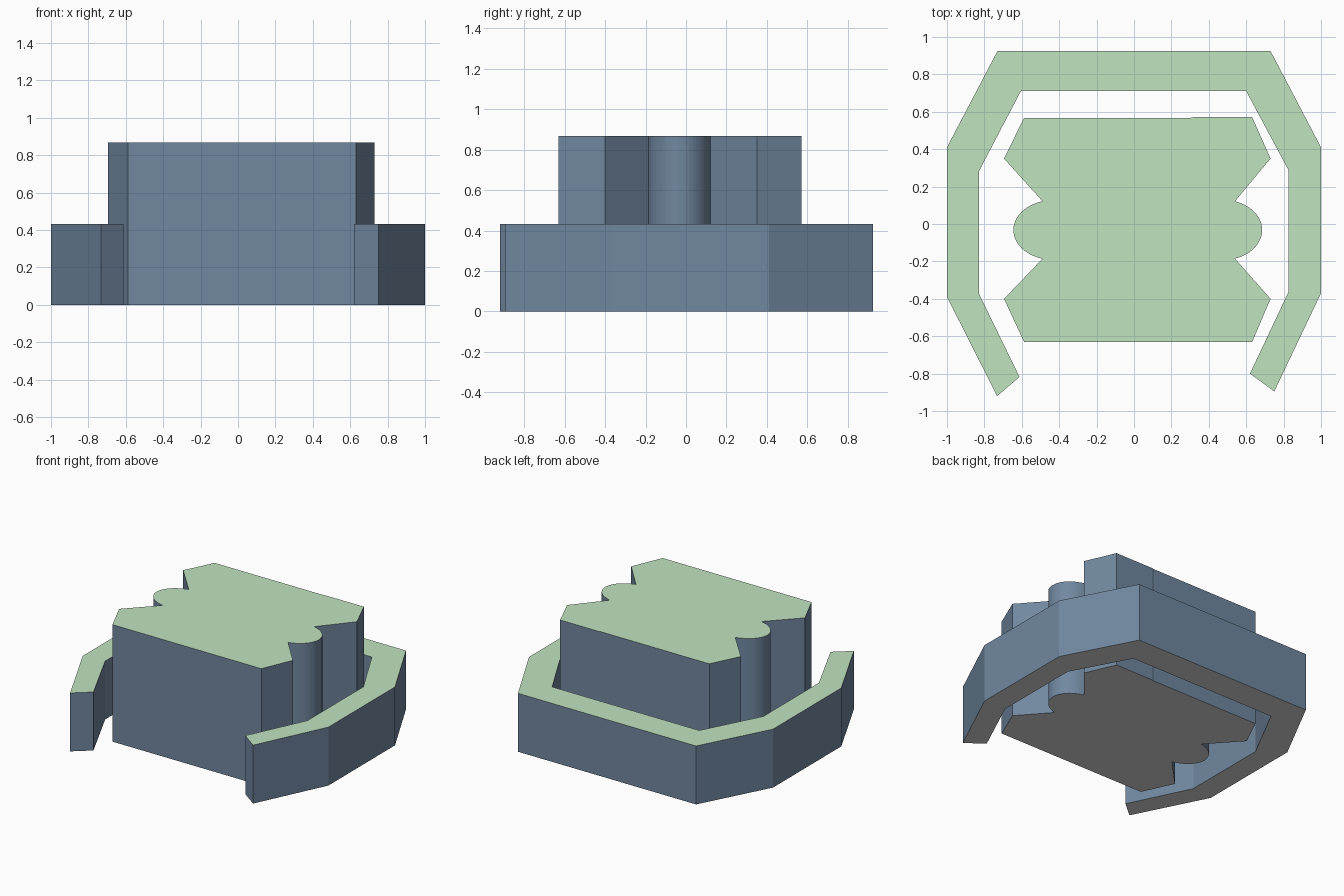
import bpy, bmesh, math

if "Cube" in bpy.data.objects:
    bpy.data.objects.remove(bpy.data.objects["Cube"])


def material(name, rgb):
    m = bpy.data.materials.new(name)
    m.diffuse_color = (*rgb, 1.0)
    m.use_nodes = True
    m.node_tree.nodes["Principled BSDF"].inputs["Base Color"].default_value = m.diffuse_color
    return m


MATS = [material("slate blue walls", (0.165, 0.245, 0.35)),
        material("pale green tops", (0.53, 0.77, 0.52)),
        material("light grey undersides", (0.67, 0.67, 0.67))]


def extrude_outline(name, outline, height):
    """Solid prism from a plan outline; faces coloured by direction."""
    bm = bmesh.new()
    base = bm.faces.new([bm.verts.new((x, y, 0)) for x, y in outline])
    top = bmesh.ops.extrude_face_region(bm, geom=[base], use_keep_orig=True)
    verts = [g for g in top["geom"] if isinstance(g, bmesh.types.BMVert)]
    bmesh.ops.translate(bm, vec=(0, 0, height), verts=verts)
    bmesh.ops.recalc_face_normals(bm, faces=bm.faces)
    for f in bm.faces:
        f.material_index = 1 if f.normal.z > 0.5 else 2 if f.normal.z < -0.5 else 0
    # clean triangles for the concave end caps
    bmesh.ops.triangulate(bm, faces=[f for f in bm.faces if len(f.verts) > 4])
    mesh = bpy.data.meshes.new(name)
    bm.to_mesh(mesh)
    bm.free()
    for m in MATS:
        mesh.materials.append(m)
    obj = bpy.data.objects.new(name, mesh)
    bpy.context.collection.objects.link(obj)
    return obj


def arc(cx, cy, rx, ry, start, end, steps=24):
    angles = [math.radians(start + (end - start) * i / steps) for i in range(steps + 1)]
    return [(cx + rx * math.cos(a), cy + ry * math.sin(a)) for a in angles]


# low surrounding wall, open at the front
wall = [(-0.73, 0.925), (0.73, 0.925), (1, 0.41), (1, -0.37), (0.75, -0.895),
        (0.62, -0.80), (0.825, -0.365), (0.825, 0.29), (0.60, 0.71),
        (-0.605, 0.71), (-0.83, 0.28), (-0.83, -0.37), (-0.612, -0.818),
        (-0.732, -0.92), (-1, -0.39), (-1, 0.41)]
extrude_outline("surrounding_wall", wall, 0.433)

# tall central block with notched sides and rounded bays
block = [(-0.588, 0.567), (0.30, 0.567), (0.32, 0.571), (0.632, 0.571), (0.73, 0.35)]
block += arc(0.48, -0.032, 0.205, 0.16, 73, -73)
block += [(0.73, -0.40), (0.632, -0.63), (-0.588, -0.63), (-0.695, -0.40)]
block += arc(-0.43, -0.032, 0.215, 0.16, 254, 106)
block += [(-0.695, 0.35)]
extrude_outline("central_block", block, 0.867)
